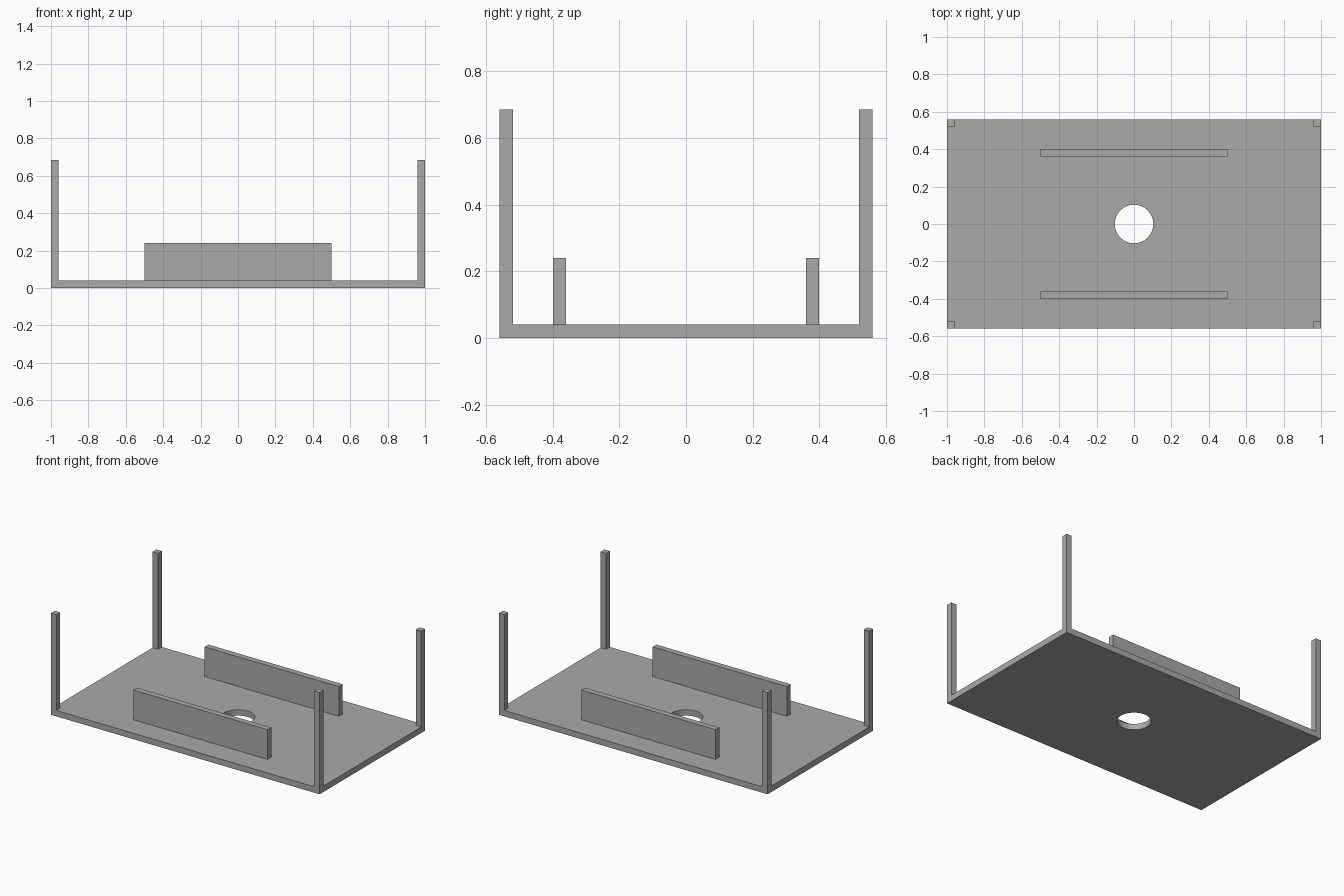
import bpy
import bmesh

cube = bpy.data.objects.get("Cube")
if cube:
    bpy.data.objects.remove(cube, do_unlink=True)

# Overall dimensions
HALF_X, HALF_Y = 1.0, 0.56
THICK = 0.04
POST_TOP = 0.685
RAIL_TOP = 0.24
RAIL_Y = 0.38
HOLE_RADIUS = 0.103

grey = bpy.data.materials.new("plain grey")
grey.use_nodes = True
grey.diffuse_color = (0.4, 0.4, 0.4, 1)
grey.node_tree.nodes["Principled BSDF"].inputs["Base Color"].default_value = grey.diffuse_color


def add_object(name, bm):
    bmesh.ops.recalc_face_normals(bm, faces=bm.faces)
    mesh = bpy.data.meshes.new(name)
    bm.to_mesh(mesh)
    bm.free()
    mesh.materials.append(grey)
    obj = bpy.data.objects.new(name, mesh)
    bpy.context.scene.collection.objects.link(obj)
    return obj


def box(name, x, y, size_x, size_y, bottom, top):
    bm = bmesh.new()
    bmesh.ops.create_cube(bm, size=1)
    bmesh.ops.scale(bm, vec=(size_x, size_y, top - bottom), verts=bm.verts)
    bmesh.ops.translate(bm, vec=(x, y, (bottom + top) / 2), verts=bm.verts)
    return add_object(name, bm)


# Base plate with a round hole through its centre
plate = box("base_plate", 0, 0, 2 * HALF_X, 2 * HALF_Y, 0, THICK)
bm = bmesh.new()
bmesh.ops.create_cone(bm, cap_ends=True, segments=64, radius1=HOLE_RADIUS,
                      radius2=HOLE_RADIUS, depth=1)
cutter = add_object("hole_cutter", bm)
cutter.hide_render = True
cut = plate.modifiers.new("centre_hole", "BOOLEAN")
cut.operation = "DIFFERENCE"
cut.solver = "EXACT"
cut.object = cutter

# Bake the cut so that the cutter can go, then smooth the hole wall
bpy.context.view_layer.objects.active = plate
plate.select_set(True)
bpy.ops.object.modifier_apply(modifier=cut.name)
bpy.data.objects.remove(cutter, do_unlink=True)
bpy.ops.object.shade_smooth_by_angle()

# Corner posts and the two upright rails
for side_y, end in ((-1, "front"), (1, "back")):
    box(end + "_rail", 0, side_y * RAIL_Y, 1.0, THICK, THICK, RAIL_TOP)
    for side_x, side in ((-1, "right"), (1, "left")):
        box(f"{end}_{side}_post", side_x * (HALF_X - THICK / 2),
            side_y * (HALF_Y - THICK / 2), THICK, THICK, THICK, POST_TOP)
